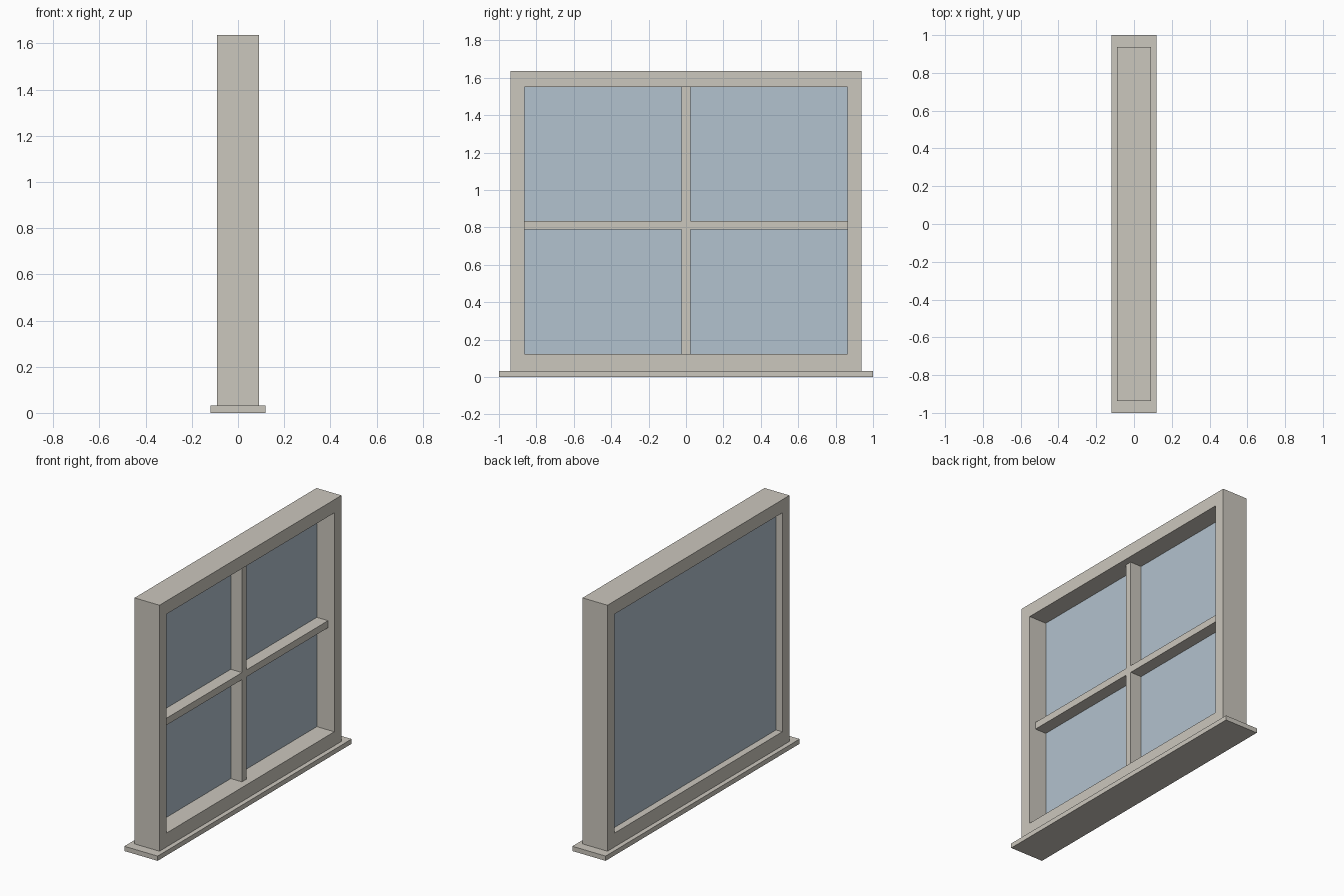
import bpy
import bmesh

cube = bpy.data.objects.get("Cube")
if cube:
    bpy.data.objects.remove(cube, do_unlink=True)


def make_material(name, color):
    mat = bpy.data.materials.new(name)
    mat.use_nodes = True
    mat.diffuse_color = color
    mat.node_tree.nodes["Principled BSDF"].inputs["Base Color"].default_value = color
    return mat


def finish(name, bm, mat):
    bmesh.ops.recalc_face_normals(bm, faces=bm.faces)
    mesh = bpy.data.meshes.new(name)
    bm.to_mesh(mesh)
    bm.free()
    mesh.materials.append(mat)
    obj = bpy.data.objects.new(name, mesh)
    bpy.context.collection.objects.link(obj)
    return obj


def box(name, x, y, z, mat):
    """Box spanning the (low, high) pairs x, y and z."""
    bm = bmesh.new()
    bmesh.ops.create_cube(bm, size=1)
    for v in bm.verts:
        v.co = [lo + (c + 0.5) * (hi - lo) for c, (lo, hi) in zip(v.co, (x, y, z))]
    return finish(name, bm, mat)


def ring(name, x, outer, inner, mat):
    """Rectangular frame; outer and inner are (half width, bottom, top)."""
    bm = bmesh.new()

    def loop(depth, rect):
        w, lo, hi = rect
        return [bm.verts.new((depth, y, z))
                for y, z in ((-w, lo), (w, lo), (w, hi), (-w, hi))]

    loops = [loop(x[0], outer), loop(x[1], outer), loop(x[1], inner), loop(x[0], inner)]
    for a, b in zip(loops, loops[1:] + loops[:1]):
        for i in range(4):
            j = (i + 1) % 4
            bm.faces.new((a[i], a[j], b[j], b[i]))
    return finish(name, bm, mat)


paint = make_material("warm_grey_paint", (0.60, 0.57, 0.51, 1))
pane = make_material("pale_blue_glass", (0.45, 0.54, 0.62, 1))

opening = (0.864, 0.122, 1.55)
half, bottom, top = opening
bar = 0.023
mid = 0.812
bar_depth = (-0.0435, 0.045)

# Sill and surrounding frame
box("sill", (-0.12, 0.12), (-1, 1), (0, 0.031), paint)
ring("window_frame", (-0.09, 0.09), (0.938, 0.031, 1.636), opening, paint)

# Glass sits flush behind the glazing bars
box("glass_pane", (-0.045, -0.036), (-half, half), (bottom, top), pane)

# Glazing bars: one upright, two crosspieces butting against it
box("upright_bar", bar_depth, (-bar, bar), (bottom, top), paint)
for side, span in (("right", (-half, -bar)), ("left", (bar, half))):
    box(f"cross_bar_{side}", bar_depth, span, (mid - bar, mid + bar), paint)
